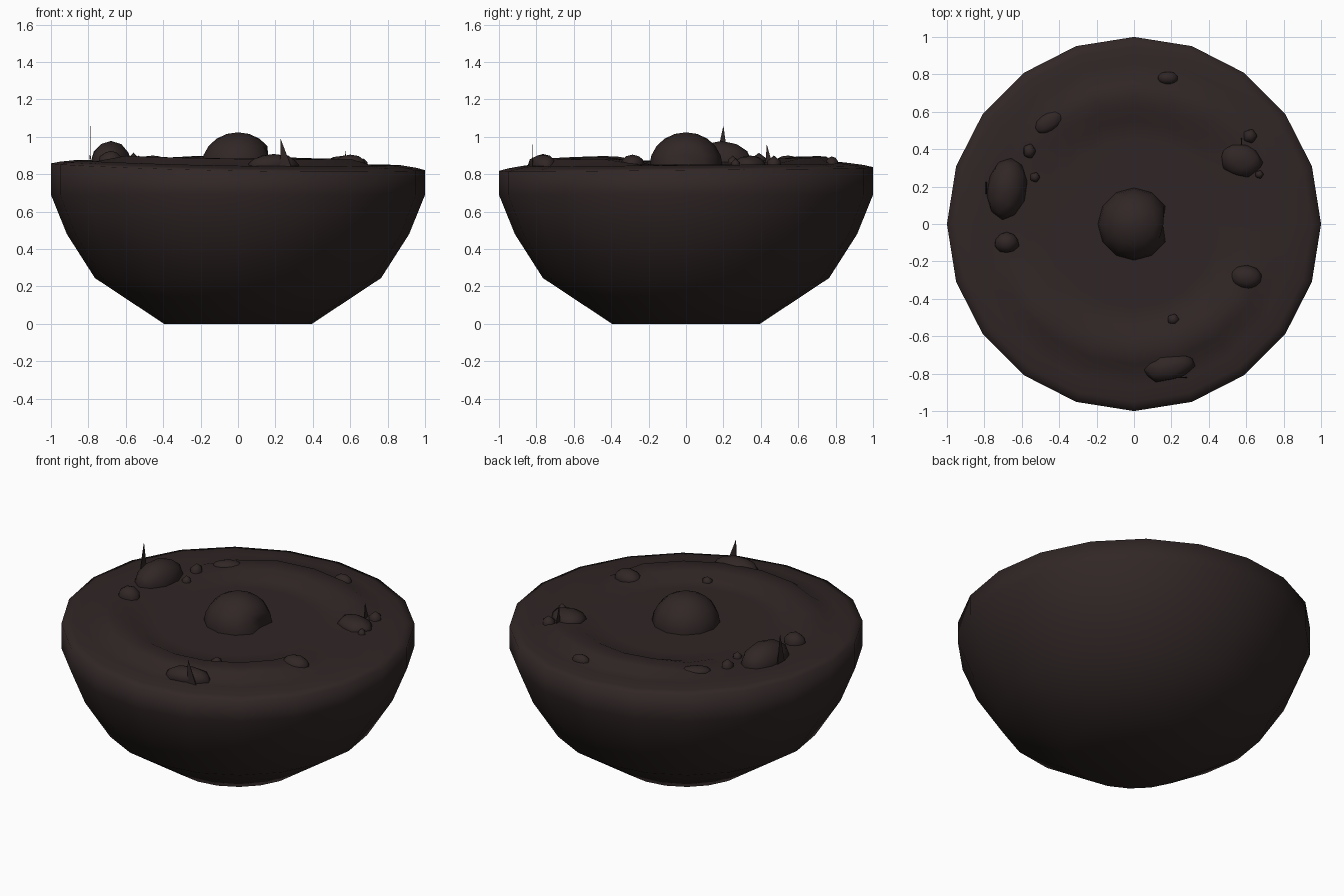
import bpy, bmesh, math, random
from mathutils import Vector

if "Cube" in bpy.data.objects:
    bpy.data.objects.remove(bpy.data.objects["Cube"])

random.seed(4)
brown = bpy.data.materials.new("dark_brown")
brown.diffuse_color = (0.030, 0.0195, 0.0190, 1)
brown.use_nodes = True
brown.node_tree.nodes["Principled BSDF"].inputs["Base Color"].default_value = brown.diffuse_color


def finish(bm, name, smooth=True):
    bmesh.ops.recalc_face_normals(bm, faces=bm.faces)
    for f in bm.faces:
        f.smooth = smooth
    me = bpy.data.meshes.new(name)
    bm.to_mesh(me)
    bm.free()
    me.materials.append(brown)
    ob = bpy.data.objects.new(name, me)
    bpy.context.collection.objects.link(ob)
    return ob


def arc_mask(deg, a, b, soft=14):
    """1 inside the arc a..b, fading to 0 at both ends."""
    return max(0, min(1, (deg - a) / soft, (b - deg) / soft))


def ground(r, ang):
    """Height of the top surface: rounded rim, uneven tilt, two curved ridges."""
    deg = math.degrees(ang) % 360
    c, s = math.cos(ang), math.sin(ang)
    z = 0.853 + r * r * (-0.018 * c + 0.010 * s + 0.012 * c * c)
    if r > 0.9:
        z -= 0.25 * (r - 0.9)
    bump = max(0, min(1, (r - 0.55) / 0.07, (0.80 - r) / 0.05))
    mask = max(arc_mask(deg, 198, 338), arc_mask(deg, 42, 134))
    return z + 0.035 * bump * mask


# Bowl-shaped body with an uneven top
N = 20
bm = bmesh.new()
rings = []
walls = [(0.395, 0), (0.765, 0.245), (0.915, 0.48), (1.0, 0.69)]
tops = [1.0, 0.95, 0.87, 0.80, 0.75, 0.68, 0.62, 0.55, 0.45, 0.2]
for r, z in walls + [(r, None) for r in tops]:
    ring = []
    for i in range(N):
        a = math.tau * i / N
        h = ground(r, a) if z is None else z
        ring.append(bm.verts.new((r * math.cos(a), r * math.sin(a), h)))
    rings.append(ring)
for lo, hi in zip(rings, rings[1:]):
    for i in range(N):
        j = (i + 1) % N
        bm.faces.new((lo[i], lo[j], hi[j], hi[i]))
bm.faces.new(rings[0])
bm.faces.new(rings[-1])
finish(bm, "bowl_body")

# Central dome with a small notch on its right side
bm = bmesh.new()
bmesh.ops.create_uvsphere(bm, u_segments=12, v_segments=10, radius=0.195)
for v in bm.verts:
    v.co.z = v.co.z * 0.92 + 0.845
    if (v.co - Vector((0.19, 0, 0.85))).length < 0.06:
        v.co.x -= 0.04
finish(bm, "centre_dome")


# Pebbles lying on the surface
def pebble(name, x, y, rx, ry, top, turn=0, rough=0.0):
    bm = bmesh.new()
    bmesh.ops.create_icosphere(bm, subdivisions=2 if rx > 0.05 else 1, radius=1)
    base = ground(math.hypot(x, y), math.atan2(y, x)) - 0.005
    ct, st = math.cos(math.radians(turn)), math.sin(math.radians(turn))
    for v in bm.verts:
        k = 1 + random.uniform(-rough, rough)
        px, py = v.co.x * rx * k, v.co.y * ry * k
        v.co = (x + px * ct - py * st, y + px * st + py * ct,
                base + v.co.z * (top - base))
    finish(bm, name)


pebbles = [
    ("large_stone", -0.68, 0.19, 0.107, 0.168, 0.978, -8, 0.02),
    ("left_stone", -0.68, -0.10, 0.066, 0.058, 0.925, 0, 0.08),
    ("left_pebble_a", -0.56, 0.39, 0.038, 0.045, 0.915, 0, 0),
    ("left_pebble_b", -0.53, 0.25, 0.03, 0.03, 0.90, 0, 0),
    ("back_left_stone", -0.455, 0.545, 0.085, 0.05, 0.90, 35, 0.03),
    ("back_stone", 0.18, 0.78, 0.056, 0.036, 0.895, 0, 0.04),
    ("right_pebble_a", 0.62, 0.47, 0.042, 0.042, 0.90, 0, 0),
    ("right_stone", 0.57, 0.345, 0.115, 0.088, 0.90, -20, 0.12),
    ("right_pebble_b", 0.67, 0.265, 0.025, 0.025, 0.885, 0, 0),
    ("front_right_stone", 0.60, -0.285, 0.086, 0.064, 0.905, -5, 0.03),
    ("front_pebble", 0.21, -0.51, 0.035, 0.033, 0.88, 0, 0),
    ("front_stone", 0.19, -0.765, 0.14, 0.072, 0.908, 12, 0.1),
]
for p in pebbles:
    pebble(*p)


# Thin upright shards: base ends and tip
def shard(name, a, b, tip):
    bm = bmesh.new()
    a, b, tip = Vector(a), Vector(b), Vector(tip)
    side = (b - a).cross(Vector((0, 0, 1))).normalized() * 0.003
    base = [bm.verts.new(p) for p in (a - side, b - side, b + side, a + side)]
    t = bm.verts.new(tip)
    bm.faces.new(base)
    for i in range(4):
        bm.faces.new((base[i], base[(i + 1) % 4], t))
    finish(bm, name, False)


shard("left_shard", (-0.79, 0.16, 0.88), (-0.79, 0.225, 0.88), (-0.79, 0.20, 1.06))
shard("front_shard", (0.225, -0.82, 0.84), (0.285, -0.82, 0.84), (0.228, -0.82, 0.99))
shard("right_shard", (0.575, 0.425, 0.86), (0.575, 0.46, 0.86), (0.575, 0.432, 0.96))
